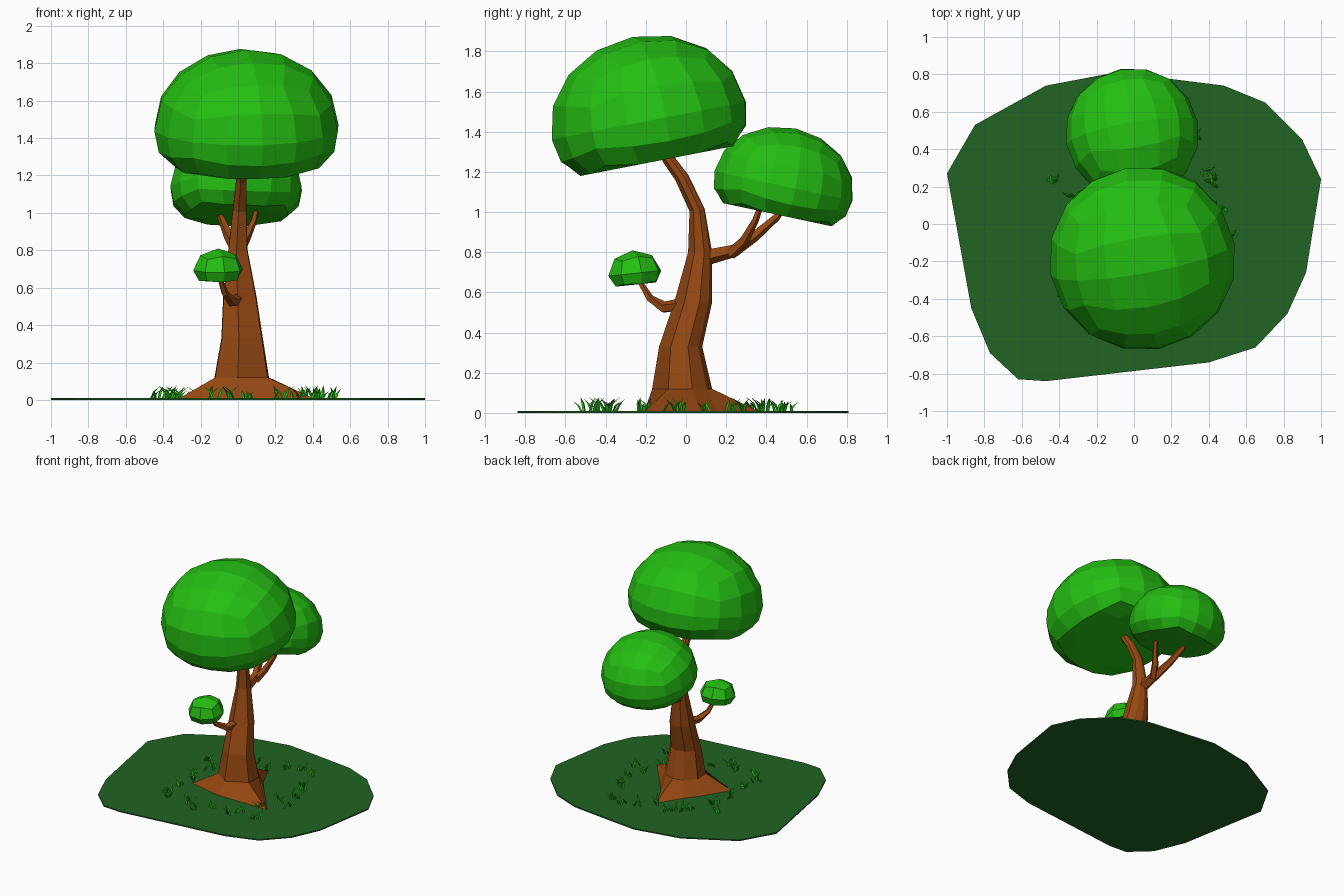
import bpy, bmesh, math, random
from mathutils import Vector, Matrix

if "Cube" in bpy.data.objects:
    bpy.data.objects.remove(bpy.data.objects["Cube"])

random.seed(7)

def material(name, rgb):
    m = bpy.data.materials.new(name)
    m.diffuse_color = (*rgb, 1)
    m.use_nodes = True
    m.node_tree.nodes["Principled BSDF"].inputs["Base Color"].default_value = m.diffuse_color
    return m

LEAF = material("leaf green", (0.018, 0.52, 0.006))
BARK = material("bark brown", (0.305, 0.065, 0.006))
SOIL = material("ground green", (0.015, 0.125, 0.017))

def finish(bm, name, mat):
    bmesh.ops.recalc_face_normals(bm, faces=bm.faces)
    me = bpy.data.meshes.new(name)
    bm.to_mesh(me)
    bm.free()
    me.materials.append(mat)
    ob = bpy.data.objects.new(name, me)
    bpy.context.collection.objects.link(ob)
    return ob

def loft(bm, rings):
    """Skin a list of equal-length point rings and cap both ends."""
    vs = [[bm.verts.new(p) for p in r] for r in rings]
    n = len(vs[0])
    for a, b in zip(vs, vs[1:]):
        for i in range(n):
            j = (i + 1) % n
            bm.faces.new((a[i], a[j], b[j], b[i]))
    bm.faces.new(vs[0][::-1])
    bm.faces.new(vs[-1])

def tube(bm, path, radii, sides=5):
    pts = [Vector(p) for p in path]
    rings = []
    for k, p in enumerate(pts):
        d = pts[min(k + 1, len(pts) - 1)] - pts[max(k - 1, 0)]
        u = d.cross(Vector((1, 0, 0))).normalized()
        v = d.cross(u).normalized()
        rings.append([p + radii[k] * (u * math.cos(t) + v * math.sin(t))
                      for t in (2 * math.pi * i / sides for i in range(sides))])
    loft(bm, rings)

# ground plate
outline = [(-1, .27), (-.85, .53), (-.47, .74), (-.1, .81), (.2, .775), (.48, .74), (.7, .65),
           (.9, .45), (1, .24), (.92, -.26), (.82, -.48), (.65, -.66), (.4, -.74),
           (-.47, -.84), (-.62, -.83), (-.77, -.69), (-.87, -.45)]
bm = bmesh.new()
loft(bm, [[(x, y, z) for x, y in outline] for z in (0, .01)])
finish(bm, "ground", SOIL)

# trunk: three pointed roots at the foot, then leaning rings
angles = [math.radians(a) for a in (-27, 20, 55, 87, 120, 160, 204, 262)]
foot = [.46, .2, .2, .37, .2, .2, .35, .21]
rings = [[(r * math.cos(a), r * math.sin(a), .005) for a, r in zip(angles, foot)]]
# centre x, centre y, z, x radius, y radius, forward tilt
for cx, cy, z, rx, ry, tilt in [(.02, -.02, .12, .155, .15, 0), (.022, -.027, .33, .118, .108, 0),
                                (.01, .035, .55, .095, .095, 0), (.0, .07, .8, .055, .06, 0),
                                (.008, .055, 1.01, .04, .038, .15), (.018, -.02, 1.17, .03, .032, .45),
                                (.02, -.085, 1.26, .024, .027, .55), (.02, -.14, 1.34, .022, .024, .55)]:
    rings.append([(cx + rx * math.cos(a), cy + ry * math.sin(a), z + tilt * ry * math.sin(a))
                  for a in angles])
bm = bmesh.new()
loft(bm, rings)
finish(bm, "trunk", BARK)

# branches
bm = bmesh.new()
tube(bm, [(0, -.01, .54), (-.03, -.11, .525), (-.07, -.18, .57), (-.1, -.235, .66)], [.035, .03, .02, .012])
finish(bm, "front_branch", BARK)
bm = bmesh.new()
tube(bm, [(0, .07, .77), (-.01, .24, .81), (-.05, .34, .88), (-.09, .45, .975), (-.1, .48, 1.02)],
     [.045, .034, .028, .02, .018])
tube(bm, [(0, .22, .79), (.04, .29, .86), (.085, .345, .96), (.1, .37, 1.03)], [.03, .026, .018, .015])
finish(bm, "back_branch", BARK)

# canopies: rounded cubes, domed above and flattened below
def canopy(name, centre, radius, top, tilt, cuts, yaw):
    bm = bmesh.new()
    bmesh.ops.create_cube(bm, size=2)
    bmesh.ops.subdivide_edges(bm, edges=bm.edges[:], cuts=cuts, use_grid_fill=True)
    for v in bm.verts:
        p = Vector([math.tan(c * math.pi / 4) for c in v.co]).normalized()
        p = Matrix.Rotation(math.radians(yaw), 3, 'Z') @ p
        if p.z < -.01:
            w = 1.08 if p.z < -.5 else 1.03
            p = Vector((p.x * w, p.y * w, max(p.z * .62, -.41)))
        else:
            p.z *= top
        v.co = p * radius
    bm.transform(Matrix.Translation(centre) @ Matrix.Rotation(math.radians(tilt), 4, 'X'))
    finish(bm, name, LEAF)

canopy("large_canopy", (.045, -.185, 1.455), .5, .85, 11, 3, 10)
canopy("back_canopy", (-.01, .485, 1.13), .357, .82, -12, 3, 10)
canopy("small_canopy", (-.107, -.255, .695), .137, .84, 6, 1, 15)

# grass: tufts of bent three-sided blades in a ring round the roots
bm = bmesh.new()
for k in range(26):
    a = 2 * math.pi * k / 26 + random.uniform(-.1, .1)
    r = random.uniform(.36, .56)
    tuft = Vector((.03 + r * math.cos(a), r * math.sin(a), .008))
    for _ in range(4):
        base = tuft + Vector((random.uniform(-.03, .03), random.uniform(-.03, .03), 0))
        t = random.uniform(0, 2 * math.pi)
        lean = Vector((math.cos(t), math.sin(t), 0))
        h = random.uniform(.03, .07)
        side = Vector((-lean.y, lean.x, 0)) * .008
        ring = [base - side, base + side, base - lean * .008]
        mid = [p + lean * h * .3 + Vector((0, 0, h * .6)) for p in ring]
        tip = base + lean * h * .8 + Vector((0, 0, h))
        loft(bm, [ring, mid, [tip + (p - base) * .1 for p in ring]])
finish(bm, "grass", LEAF)
